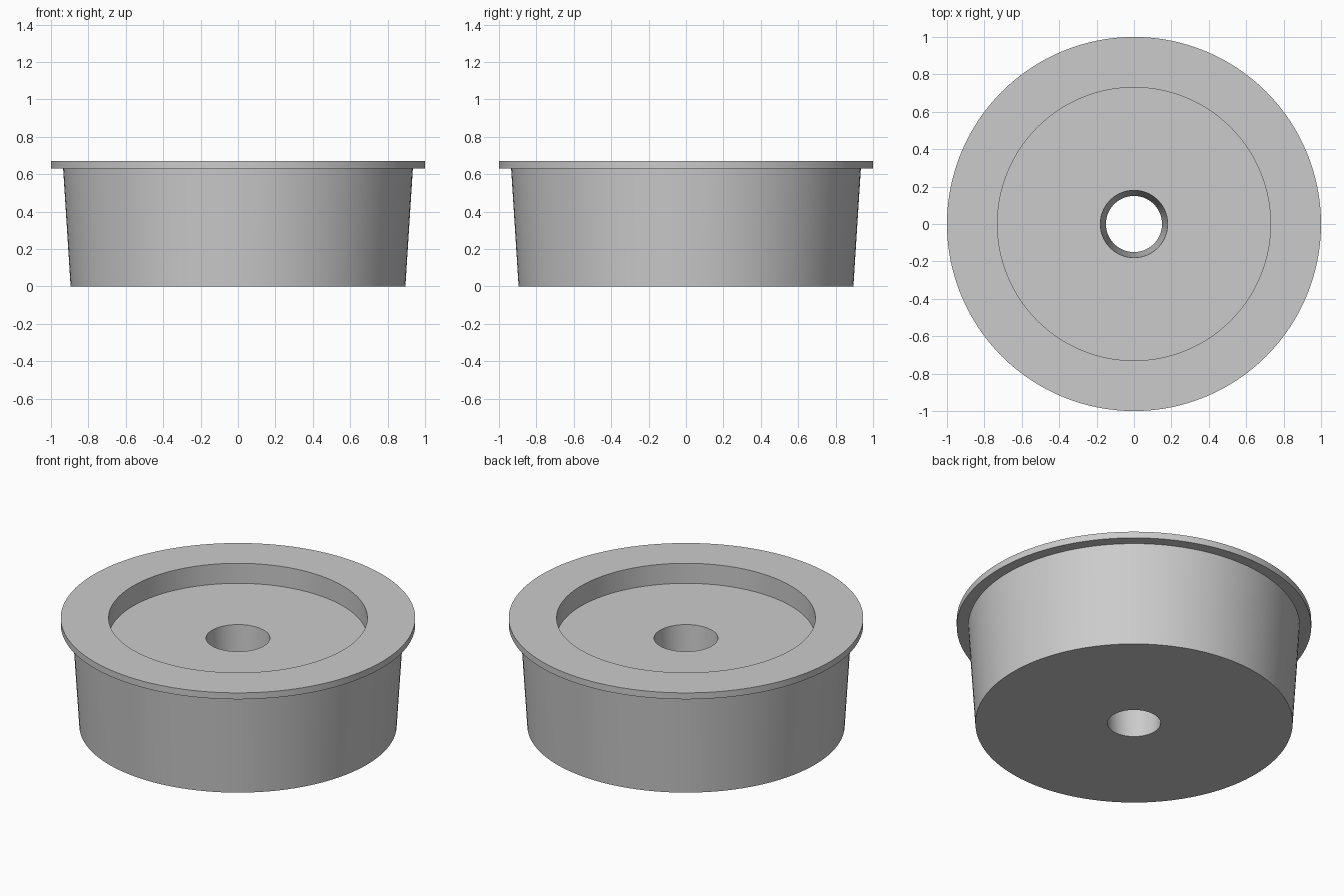
import bpy
import bmesh
from math import cos, sin, tau, radians

cube = bpy.data.objects.get("Cube")
if cube:
    bpy.data.objects.remove(cube, do_unlink=True)

SEGMENTS = 128

# Plain grey material
grey = bpy.data.materials.new("plain_grey")
grey.use_nodes = True
colour = (0.6, 0.6, 0.6, 1)
grey.diffuse_color = colour
grey.node_tree.nodes["Principled BSDF"].inputs["Base Color"].default_value = colour


def lathe(name, profile, material):
    """Turn a closed (radius, height) profile around the z axis."""
    bm = bmesh.new()
    rings = []
    for r, z in profile:
        rings.append([bm.verts.new((r * cos(tau * i / SEGMENTS), r * sin(tau * i / SEGMENTS), z))
                      for i in range(SEGMENTS)])
    for a, b in zip(rings, rings[1:] + rings[:1]):
        for i in range(SEGMENTS):
            j = (i + 1) % SEGMENTS
            bm.faces.new((a[i], a[j], b[j], b[i]))
    bmesh.ops.recalc_face_normals(bm, faces=bm.faces)
    mesh = bpy.data.meshes.new(name)
    bm.to_mesh(mesh)
    bm.free()
    mesh.materials.append(material)
    obj = bpy.data.objects.new(name, mesh)
    bpy.context.collection.objects.link(obj)
    bpy.ops.object.select_all(action="DESELECT")
    obj.select_set(True)
    bpy.context.view_layer.objects.active = obj
    bpy.ops.object.shade_smooth_by_angle(angle=radians(30))
    return obj


# Tapered plug with a flange, a round recess and a tapered centre hole
lathe("flanged_plug", [
    (0.15, 0), (0.895, 0),          # underside
    (0.935, 0.63),                  # tapered wall
    (1, 0.63), (1, 0.67),           # flange
    (0.73, 0.67), (0.73, 0.545),    # recess
    (0.18, 0.545),                  # top of the hole
], grey)
